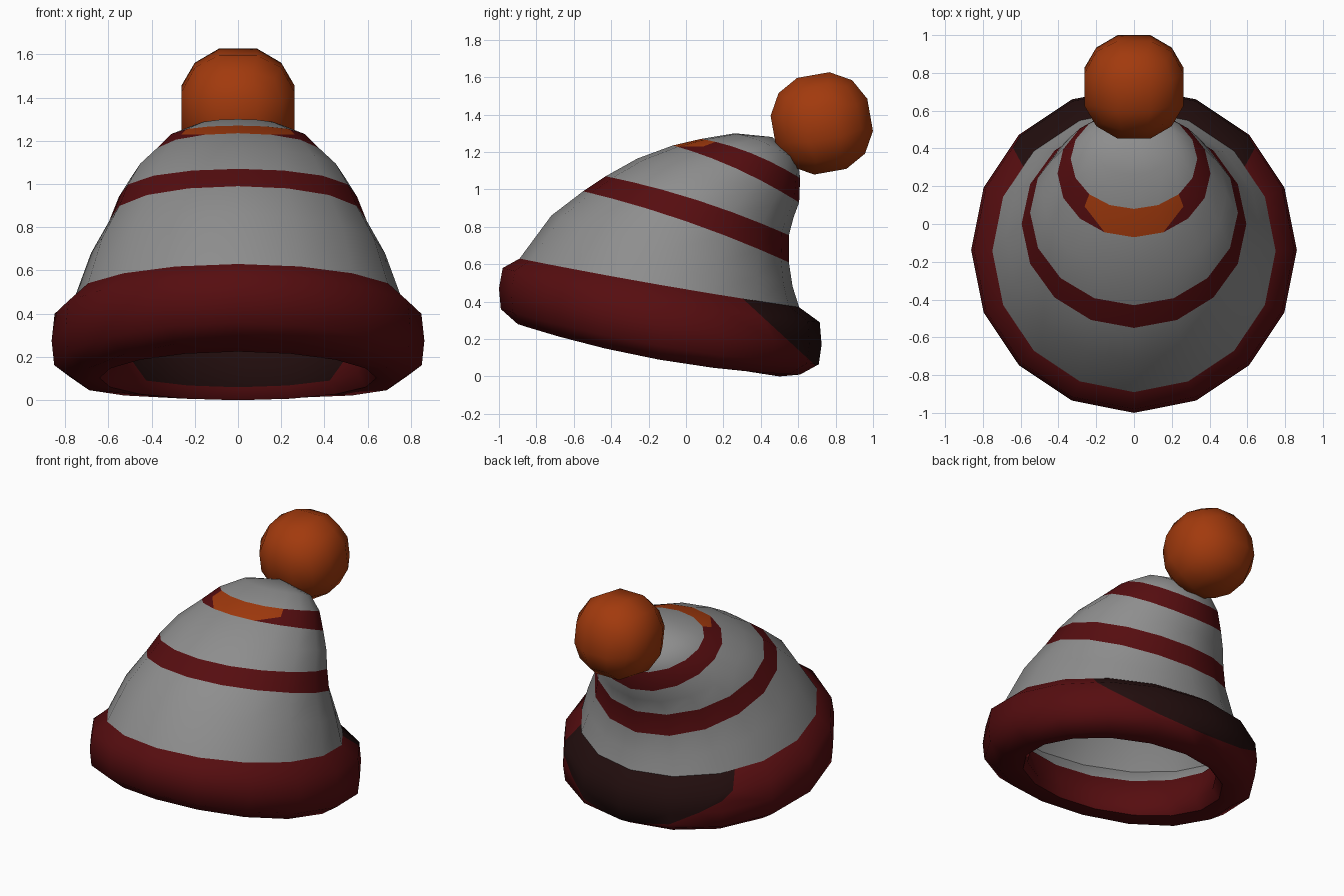
import bpy, bmesh, math
from mathutils import Matrix, Vector

cube = bpy.data.objects.get("Cube")
if cube:
    bpy.data.objects.remove(cube, do_unlink=True)

SIDES = 16
BACK = SIDES // 2


def material(name, rgb):
    m = bpy.data.materials.new(name)
    m.use_nodes = True
    m.diffuse_color = (*rgb, 1)
    bsdf = m.node_tree.nodes["Principled BSDF"]
    bsdf.inputs["Base Color"].default_value = (*rgb, 1)
    bsdf.inputs["Roughness"].default_value = 0.8
    return m


MATS = [
    material("wool_grey", (0.27, 0.27, 0.27)),
    material("dark_red", (0.092, 0.004, 0.005)),
    material("orange", (0.36, 0.042, 0.004)),
    material("brown_black", (0.015, 0.004, 0.004)),
]
GREY, RED, ORANGE, DARK = range(4)


def finish(bm, name):
    mesh = bpy.data.meshes.new(name)
    bm.to_mesh(mesh)
    bm.free()
    for m in MATS:
        mesh.materials.append(m)
    obj = bpy.data.objects.new(name, mesh)
    bpy.context.collection.objects.link(obj)
    bpy.ops.object.select_all(action="DESELECT")
    obj.select_set(True)
    bpy.context.view_layer.objects.active = obj
    bpy.ops.object.shade_smooth_by_angle(angle=math.radians(65))


def loft(rings, colour):
    """Skin tilted ovals: front y, front z, back y, back z, half width, sag at the sides."""
    bm = bmesh.new()
    loops = []
    for fy, fz, by, bz, half, sag in rings:
        loop = []
        for k in range(SIDES):
            a = math.tau * k / SIDES
            t = (1 - math.cos(a)) / 2
            z = fz + (bz - fz) * t - sag * math.sin(a) ** 2
            loop.append(bm.verts.new((half * math.sin(a), fy + (by - fy) * t, z)))
        loops.append(loop)
    for i, (low, high) in enumerate(zip(loops, loops[1:])):
        for k in range(SIDES):
            n = (k + 1) % SIDES
            bm.faces.new((low[k], low[n], high[n], high[k])).material_index = colour(i, k)
    return bm, loops


def paint_part(face, a, b, corner, colour):
    """Cut a face from a to b and colour the piece that holds the corner."""
    other = bmesh.utils.face_split(face, a, b)[0]
    part = face if corner in face.verts[:] else other
    part.material_index = colour


# Crown: leaning body with two stripes
BASE = (-0.89, 0.63, 0.605, 0.37, 0.75, 0.01)
crown_rings = [
    BASE,
    (-0.72, 0.86, 0.57, 0.48, 0.68, -0.01),
    (-0.55, 0.99, 0.55, 0.61, 0.595, -0.03),
    (-0.43, 1.07, 0.55, 0.755, 0.55, -0.03),
    (-0.26, 1.165, 0.575, 0.85, 0.49, -0.03),
    (-0.07, 1.235, 0.605, 0.93, 0.405, -0.03),
    (0.08, 1.27, 0.61, 1.06, 0.335, -0.03),
    (0.26, 1.30, 0.60, 1.15, 0.225, -0.02),
]
STRIPES = (2, 5)
bm, loops = loft(crown_rings, lambda i, k: RED if i in STRIPES else GREY)
tip = bm.verts.new((0, 0.46, 1.28))
for k in range(SIDES):
    bm.faces.new((loops[-1][k], loops[-1][(k + 1) % SIDES], tip))

# Orange patch at the front of the upper stripe, with slanted ends
low, high = loops[5], loops[6]
for s in (1, -1):
    bm.faces.get((low[0], low[s], high[s], high[0])).material_index = ORANGE
    end = bm.faces.get((low[s], low[2 * s], high[2 * s], high[s]))
    side = bm.edges.get((low[2 * s], high[2 * s]))
    middle = bmesh.utils.edge_split(side, low[2 * s], 0.5)[1]
    paint_part(end, low[s], middle, high[s], ORANGE)
finish(bm, "crown")

# Brim: fat rolled band, with a dark patch cut across the back
LIP = (-0.72, 0.225, 0.50, 0.0, 0.64, 0.01)
brim_rings = [
    LIP,
    (-0.90, 0.28, 0.61, 0.01, 0.745, 0.055),
    (-0.99, 0.36, 0.71, 0.065, 0.85, 0.05),
    (-1.00, 0.47, 0.725, 0.17, 0.862, 0.045),
    (-0.98, 0.58, 0.715, 0.29, 0.848, 0.035),
    BASE,
]
bm, loops = loft(brim_rings, lambda i, k: RED)
point, normal = Vector((0, 0.5, 0.235)), Vector((0, 0.35, 0.38)).normalized()
bmesh.ops.bisect_plane(bm, geom=bm.verts[:] + bm.edges[:] + bm.faces[:],
                       plane_co=point, plane_no=normal)
for f in bm.faces:
    if (f.calc_center_median() - point).dot(normal) > 0:
        f.material_index = DARK
finish(bm, "brim")

# Lining: inner band of the opening, dark at the back
lining_rings = [
    BASE,
    (-0.76, 0.48, 0.52, 0.29, 0.66, 0),
    (-0.70, 0.27, 0.46, 0.06, 0.60, 0),
    LIP,
]


def lining_colour(i, k):
    if i == 0:
        return GREY
    return DARK if i == 1 and BACK - 2 <= k < BACK + 2 else RED


# Rings run downward, so the faces point into the opening
bm, loops = loft(lining_rings, lining_colour)
top, bottom = loops[1], loops[2]
for s in (1, -1):
    near, far = BACK + 2 * s, BACK + 3 * s
    end = bm.faces.get((top[near], top[far], bottom[far], bottom[near]))
    paint_part(end, bottom[near], top[far], top[near], DARK)
finish(bm, "lining")

# Pompom: cube rounded into a ball
bm = bmesh.new()
bmesh.ops.create_cube(bm, size=2)
bmesh.ops.subdivide_edges(bm, edges=bm.edges[:], cuts=2, use_grid_fill=True)
for v in bm.verts:
    v.co = v.co.normalized() * 0.29
bmesh.ops.transform(bm, verts=bm.verts[:],
                    matrix=Matrix.Translation((0, 0.726, 1.353)) @ Matrix.Rotation(math.radians(10), 4, "X"))
for f in bm.faces:
    f.material_index = ORANGE
finish(bm, "pompom")
